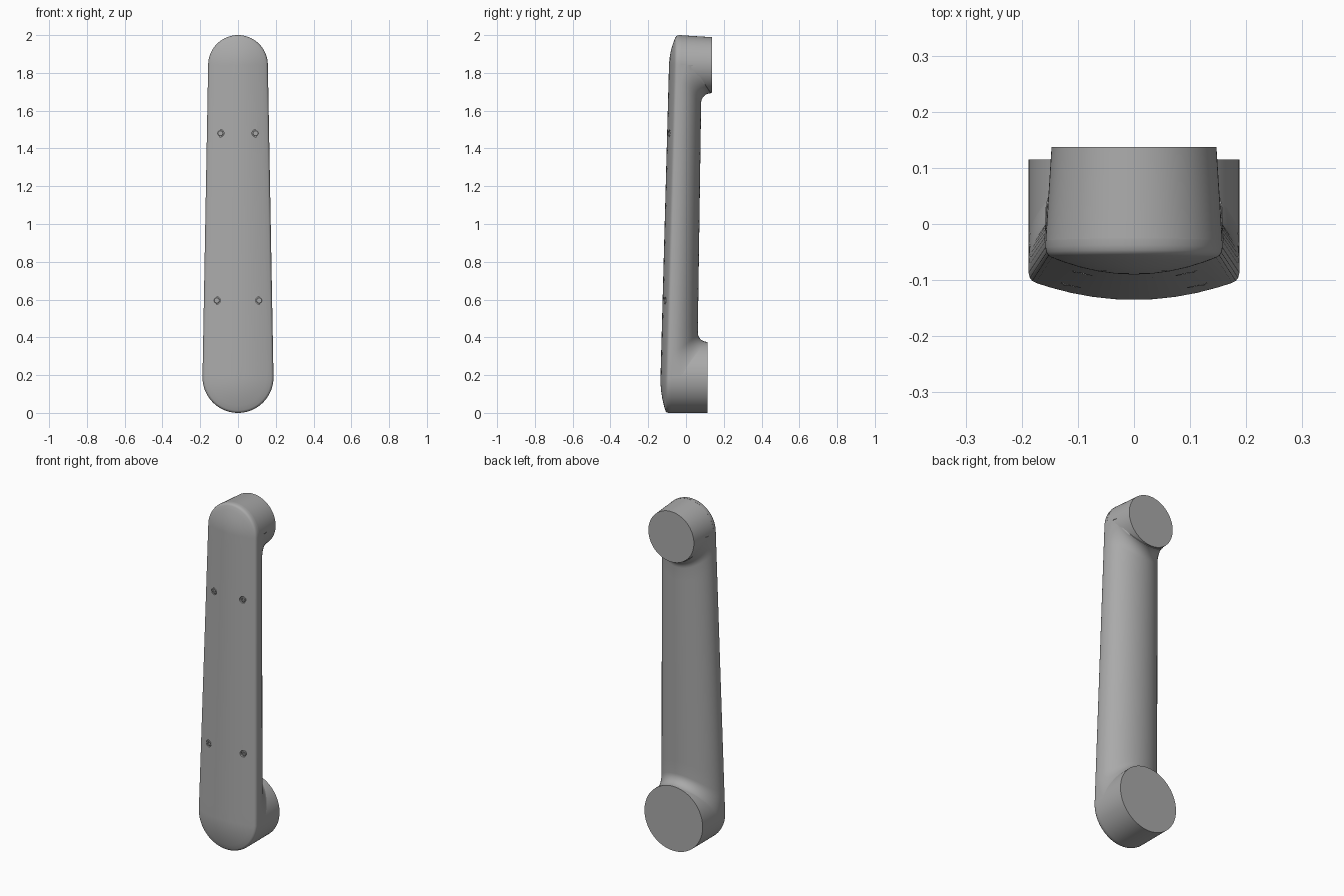
import bpy, bmesh, math
from mathutils import Matrix, Vector

cube = bpy.data.objects.get("Cube")
if cube:
    bpy.data.objects.remove(cube, do_unlink=True)

grey = bpy.data.materials.new("plain grey")
grey.use_nodes = True
colour = (0.4, 0.4, 0.4, 1)
grey.diffuse_color = colour
grey.node_tree.nodes["Principled BSDF"].inputs["Base Color"].default_value = colour

# Main dimensions: end centres and radii
Z_LOW, R_LOW = 0.188, 0.188
Z_TOP, R_TOP = 1.842, 0.158


def along(z, low, top):
    return low + (top - low) * (z - Z_LOW) / (Z_TOP - Z_LOW)


def half_width(z):
    return along(z, R_LOW, R_TOP)


def front_y(z):
    return along(z, -0.135, -0.09)


def base_y(z):
    return front_y(z) + 0.06


def finish(name, bm, angle=35):
    bmesh.ops.remove_doubles(bm, verts=bm.verts, dist=0.00005)
    bmesh.ops.recalc_face_normals(bm, faces=bm.faces)
    mesh = bpy.data.meshes.new(name)
    bm.to_mesh(mesh)
    bm.free()
    mesh.materials.append(grey)
    obj = bpy.data.objects.new(name, mesh)
    bpy.context.collection.objects.link(obj)
    bpy.ops.object.select_all(action="DESELECT")
    obj.select_set(True)
    bpy.context.view_layer.objects.active = obj
    bpy.ops.object.shade_smooth_by_angle(angle=math.radians(angle))
    return obj


def bridge(bm, rows, closed):
    for a, b in zip(rows, rows[1:]):
        n = len(a)
        for i in range(n if closed else n - 1):
            j = (i + 1) % n
            bm.faces.new((a[i], a[j], b[j], b[i]))


def lathe(name, profile, x, z, sides, angle=35):
    """Closed solid turned around a line parallel to y."""
    bm = bmesh.new()
    rows = []
    for r, y in profile:
        angles = [2 * math.pi * i / sides for i in range(sides)]
        rows.append([bm.verts.new((x + r * math.cos(a), y, z + r * math.sin(a))) for a in angles])
    bridge(bm, rows, True)
    bm.faces.new(rows[0])
    bm.faces.new(rows[-1])
    return finish(name, bm, angle)


# Front shell: tapered round-ended outline with a domed face
ARC, SIDE = 36, 24
outline = [(Z_LOW, math.pi + math.pi * i / ARC) for i in range(ARC + 1)]
steps = [Z_LOW + (Z_TOP - Z_LOW) * i / SIDE for i in range(1, SIDE)]
outline += [(z, 0) for z in steps]
outline += [(Z_TOP, math.pi * i / ARC) for i in range(ARC + 1)]
outline += [(z, math.pi) for z in reversed(steps)]

bm = bmesh.new()
rows = []
rim = [(0, 0), (0.2, 0), (0.4, 0), (0.6, 0), (0.8, 0), (0.93, 0),
       (0.965, 0.001), (0.987, 0.005), (1, 0.013), (1, None)]
for rho, extra in rim:
    row = []
    for zc, a in outline:
        r = rho * half_width(zc)
        x, z = r * math.cos(a), zc + r * math.sin(a)
        y = base_y(z) if extra is None else front_y(z) + 0.035 * rho ** 2 + extra
        row.append(bm.verts.new((x, y, z)))
    rows.append(row)
bridge(bm, rows, True)
bm.faces.new(rows[-1])
front_shell = finish("front_shell", bm)

# Rounded back of the shaft, flaring into both bosses
FILLET, COLS = 0.05, 40
flare = [-0.012, 0] + [FILLET * (1 - math.cos(math.pi / 2 * i / 8)) for i in range(1, 9)]


def boss_edge(u, d, zc, r, sign):
    x = u * half_width(zc)
    return zc + sign * math.sqrt(max(0, (r + d) ** 2 - x * x))


def lift(d):
    k = FILLET - max(0, d)
    return FILLET - math.sqrt(max(0, FILLET ** 2 - k * k))


def shaft_row(bm, z_of, height):
    row = []
    for i in range(COLS + 1):
        t = math.pi * i / COLS
        u = math.cos(t)
        z = z_of(u)
        base = base_y(z)
        back = along(z, 0.059, 0.083)
        x = u * half_width(z)
        y = base + (back - base) * math.sin(t) + height
        if i == 0:
            row.append(bm.verts.new((x, base - 0.002, z)))
        row.append(bm.verts.new((x, y, z)))
        if i == COLS:
            row.append(bm.verts.new((x, base - 0.002, z)))
    return row


def low_edge(d):
    return lambda u: boss_edge(u, d, Z_LOW, R_LOW, 1)


def top_edge(d):
    return lambda u: boss_edge(u, d, Z_TOP, 0.15, -1)


bm = bmesh.new()
rows = [shaft_row(bm, low_edge(d), lift(d)) for d in flare]
for k in range(1, 16):
    f = k / 16
    rows.append(shaft_row(bm, lambda u: low_edge(FILLET)(u) * (1 - f) + top_edge(FILLET)(u) * f, 0))
rows += [shaft_row(bm, top_edge(d), lift(d)) for d in reversed(flare)]
bridge(bm, rows, False)
finish("shaft_back", bm, 60)

# End bosses with flat mounting faces
lathe("lower_boss", [(R_LOW, base_y(Z_LOW) - 0.006), (R_LOW, 0.115)], 0, Z_LOW, 72)
lathe("upper_boss", [(R_TOP, base_y(Z_TOP) - 0.006), (0.147, 0.137)], 0, Z_TOP, 72)

# Four screws sunk in round pockets of the front shell
for height, x0 in (("upper", 0.093), ("lower", 0.112)):
    z = 1.48 if height == "upper" else 0.595
    for side, x in (("left", x0), ("right", -x0)):
        y = front_y(z) + 0.035 * (x / half_width(z)) ** 2
        cutter = lathe("pocket_cutter", [(0.019, y - 0.03), (0.019, y + 0.009)], x, z, 24)
        cutter.hide_render = True
        cut = front_shell.modifiers.new("pocket", "BOOLEAN")
        cut.operation, cut.object, cut.solver = "DIFFERENCE", cutter, "EXACT"
        bpy.context.view_layer.objects.active = front_shell
        bpy.ops.object.modifier_apply(modifier=cut.name)
        bpy.data.objects.remove(cutter, do_unlink=True)
        # Screw head with a socket
        head = [(0.015, y + 0.012), (0.015, y + 0.003), (0.013, y + 0.001),
                (0.007, y + 0.001), (0.007, y + 0.007)]
        lathe(f"{height}_{side}_screw", head, x, z, 24)

bpy.context.view_layer.objects.active = front_shell
bpy.ops.object.select_all(action="DESELECT")
front_shell.select_set(True)
bpy.ops.object.shade_smooth_by_angle(angle=math.radians(35))
